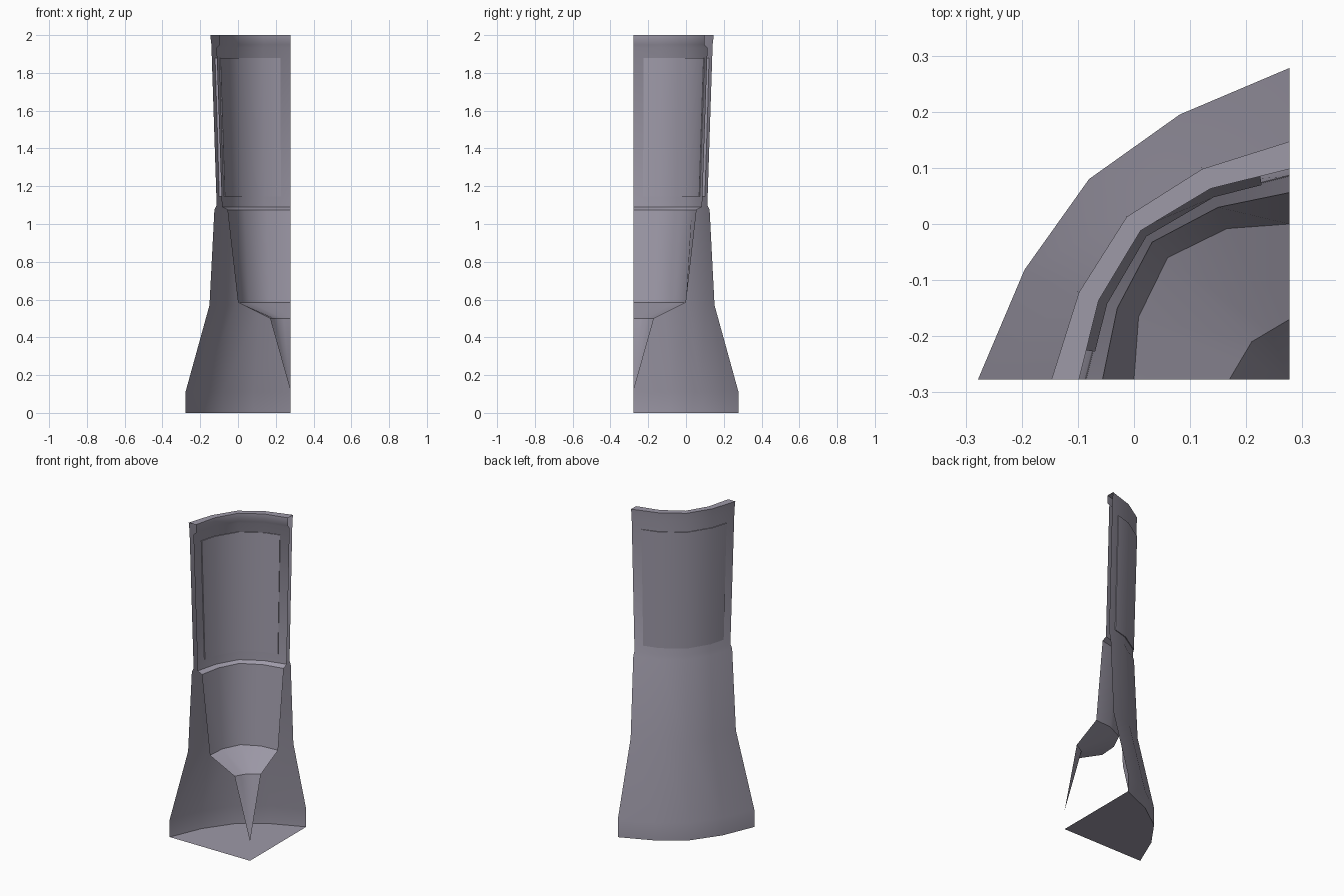
import bpy, bmesh
from math import cos, sin, radians

if "Cube" in bpy.data.objects:
    bpy.data.objects.remove(bpy.data.objects["Cube"])

C = 0.277  # the quarter turns about the corner (C, -C)
ANGLES = [0, 22.5, 45, 67.5, 90]

# Dark violet-grey for every part
GREY = bpy.data.materials.new("violet_grey")
GREY.diffuse_color = (0.34, 0.32, 0.39, 1)
GREY.use_nodes = True
GREY.node_tree.nodes["Principled BSDF"].inputs["Base Color"].default_value = GREY.diffuse_color

# Profile levels: height, radius at 0, 22.5 and 45 degrees (mirrored to 90)
SHELL = [
    (0.00, 0.000, 0.000, 0.000),
    (0.00, 0.555, 0.511, 0.505),   # foot
    (0.11, 0.555, 0.511, 0.505),
    (0.57, 0.428, 0.410, 0.412),   # flare
    (1.075, 0.402, 0.388, 0.392),
    (1.10, 0.390, 0.380, 0.385),   # outer neck
    (1.95, 0.418, 0.402, 0.406),
    (2.00, 0.424, 0.406, 0.410),   # rim
    (2.00, 0.375, 0.368, 0.375),
    (1.95, 0.375, 0.368, 0.375),
    (1.932, 0.391, 0.380, 0.386),  # undercut below the rim
    (1.09, 0.362, 0.355, 0.364),   # inner wall
    (1.075, 0.333, 0.332, 0.346),  # ledge
    (0.585, 0.277, 0.291, 0.307),
    (0.50, 0.107, 0.093, 0.095),
    (0.12, 0.000, 0.000, 0.000),   # inner spike
]


def ring_xy(level, angle):
    """Point on a level's faceted ring, at any angle."""
    radii = [level[1], level[2], level[3], level[2], level[1]]
    k = min(int(angle / 22.5), 3)
    f = angle / 22.5 - k
    a, b = radians(k * 22.5), radians((k + 1) * 22.5)
    ra, rb = radii[k], radii[k + 1]
    x = ra * cos(a) * (1 - f) + rb * cos(b) * f
    y = ra * sin(a) * (1 - f) + rb * sin(b) * f
    return (C - x, -C + y, level[0])


def sweep(name, levels, angles, closed=False):
    bm = bmesh.new()
    rows = [[bm.verts.new(ring_xy(l, a)) for a in angles] for l in levels]
    pairs = list(zip(rows, rows[1:]))
    if closed:
        pairs.append((rows[-1], rows[0]))
    for lo, hi in pairs:
        for k in range(len(angles) - 1):
            bm.faces.new((lo[k], hi[k], hi[k + 1], lo[k + 1]))
    if closed:
        bm.faces.new([r[0] for r in reversed(rows)])
        bm.faces.new([r[-1] for r in rows])
    bmesh.ops.remove_doubles(bm, verts=bm.verts, dist=1e-5)
    me = bpy.data.meshes.new(name)
    bm.to_mesh(me)
    bm.free()
    me.materials.append(GREY)
    ob = bpy.data.objects.new(name, me)
    bpy.context.collection.objects.link(ob)
    bpy.context.view_layer.objects.active = ob
    ob.select_set(True)
    bpy.ops.object.shade_smooth_by_angle(angle=radians(42))
    ob.select_set(False)
    return ob


def between(a, b, z, offset):
    """Level on the wall between two profile levels, pushed in or out."""
    f = (z - a[0]) / (b[0] - a[0])
    return (z, *[p + (q - p) * f + offset for p, q in zip(a[1:], b[1:])])


# Open quarter shell: outer skin, rim, inner wall and spike
sweep("quarter_shell", SHELL, ANGLES)

# Thin panel set through the upper wall, just proud on both sides
outer, inner = (SHELL[5], SHELL[6]), (SHELL[11], SHELL[10])
panel = [between(*outer, 1.145, 0.005), between(*outer, 1.88, 0.005),
         between(*inner, 1.88, -0.005), between(*inner, 1.145, -0.005)]
sweep("wall_panel", panel, [8.3, 22.5, 45, 67.5, 81.7], closed=True)
